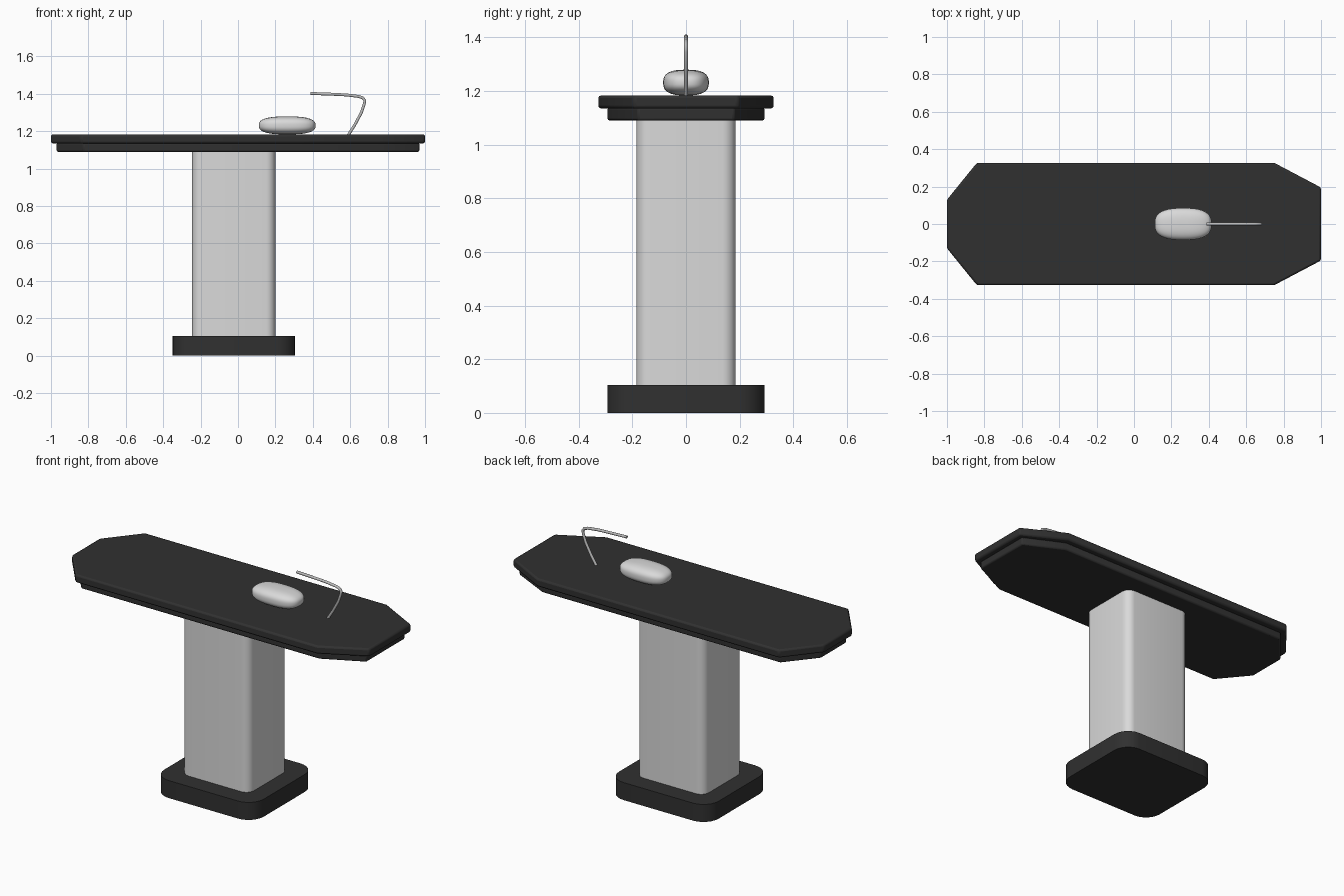
import bpy, bmesh, math
from mathutils import Vector

old = bpy.data.objects.get("Cube")
if old:
    bpy.data.objects.remove(old, do_unlink=True)


def material(name, value):
    m = bpy.data.materials.new(name)
    m.use_nodes = True
    color = (value, value, value, 1)
    m.diffuse_color = color
    m.node_tree.nodes["Principled BSDF"].inputs["Base Color"].default_value = color
    return m


black = material("soft black", 0.03)
light = material("light grey", 0.7)
steel = material("steel grey", 0.5)


def finish(obj, mat, angle=35):
    obj.data.materials.append(mat)
    bpy.ops.object.select_all(action='DESELECT')
    obj.select_set(True)
    bpy.context.view_layer.objects.active = obj
    bpy.ops.object.shade_smooth_by_angle(angle=math.radians(angle))


def slab(name, outline, z0, z1, mat, edge=0.0):
    """Extrude a flat outline between two heights."""
    bm = bmesh.new()
    face = bm.faces.new([bm.verts.new((x, y, z0)) for x, y in outline])
    up = bmesh.ops.extrude_face_region(bm, geom=[face])["geom"]
    bmesh.ops.translate(bm, vec=(0, 0, z1 - z0),
                        verts=[g for g in up if isinstance(g, bmesh.types.BMVert)])
    bmesh.ops.recalc_face_normals(bm, faces=bm.faces)
    mesh = bpy.data.meshes.new(name)
    bm.to_mesh(mesh)
    bm.free()
    obj = bpy.data.objects.new(name, mesh)
    bpy.context.collection.objects.link(obj)
    if edge:
        bev = obj.modifiers.new("soft edge", 'BEVEL')
        bev.width = edge
        bev.segments = 2
    finish(obj, mat)
    return obj


def rounded(x0, x1, half_y, r, steps=6):
    """Rectangle outline with round corners."""
    pts = []
    corners = [(x1 - r, half_y - r), (x0 + r, half_y - r),
               (x0 + r, r - half_y), (x1 - r, r - half_y)]
    for q, (cx, cy) in enumerate(corners):
        for i in range(steps + 1):
            a = (q + i / steps) * math.pi / 2
            pts.append((cx + r * math.cos(a), cy + r * math.sin(a)))
    return pts


def mirrored(half):
    return half + [(x, -y) for x, y in reversed(half)]


# Pedestal
slab("base", rounded(-0.35, 0.305, 0.293, 0.1), 0, 0.104, black)
slab("column", rounded(-0.245, 0.2, 0.185, 0.05), 0.1, 1.1, light)

# Eight-sided table top in two layers
slab("under_top", mirrored([(0.97, 0.18), (0.74, 0.293), (-0.825, 0.293), (-0.97, 0.118)]),
     1.09, 1.138, black, 0.008)
slab("table_top", mirrored([(1, 0.195), (0.75, 0.327), (-0.84, 0.327), (-1, 0.13)]),
     1.135, 1.183, black, 0.01)

# Head cushion: a sphere pushed towards a box shape
bpy.ops.mesh.primitive_uv_sphere_add(segments=48, ring_count=24, radius=1)
cushion = bpy.context.object
cushion.name = "cushion"
for v in cushion.data.vertices:
    c = v.co
    scale = sum(abs(k) ** 2.7 for k in c) ** (-1 / 2.7)
    v.co = Vector((c.x * 0.152, c.y * 0.085, c.z * 0.048)) * scale
cushion.location = (0.263, 0, 1.231)
finish(cushion, light, 60)

# Bent rod standing on the top
curve = bpy.data.curves.new("bent_rod", 'CURVE')
curve.dimensions = '3D'
curve.bevel_depth = 0.008
curve.bevel_resolution = 3
curve.use_fill_caps = True
path = [(0.59, 1.18), (0.625, 1.235), (0.66, 1.3), (0.675, 1.345), (0.678, 1.364),
        (0.668, 1.378), (0.645, 1.386), (0.58, 1.394), (0.5, 1.398), (0.388, 1.402)]
spline = curve.splines.new('POLY')
spline.points.add(len(path) - 1)
for p, (x, z) in zip(spline.points, path):
    p.co = (x, 0, z, 1)
spline.use_smooth = True
rod = bpy.data.objects.new("bent_rod", curve)
bpy.context.collection.objects.link(rod)
curve.materials.append(steel)
